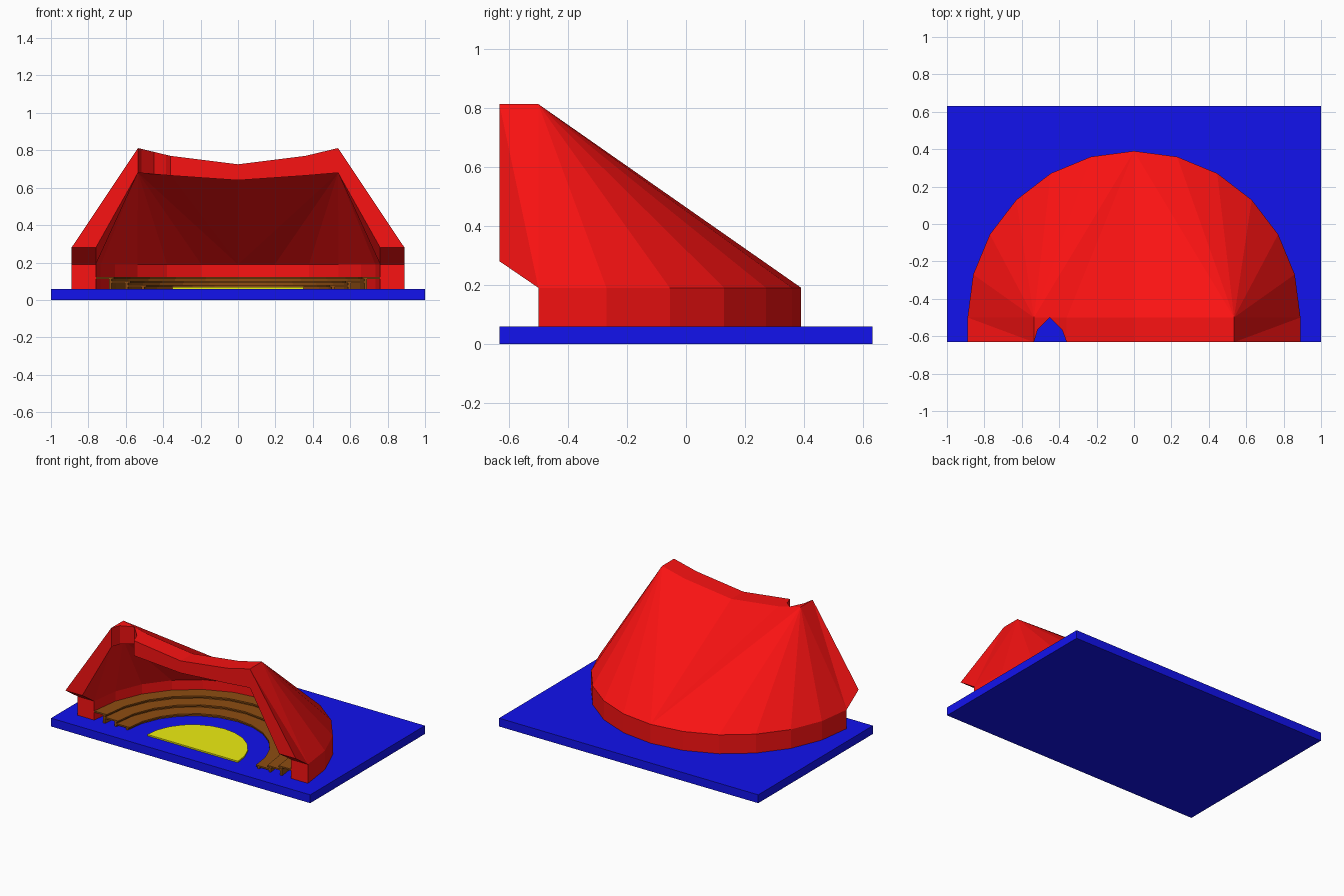
import bpy, bmesh, math

if "Cube" in bpy.data.objects:
    bpy.data.objects.remove(bpy.data.objects["Cube"])

CY = -0.5      # centre line of the half-round plan
SEG = 12       # facets in the half circle


def material(name, rgb):
    m = bpy.data.materials.new(name)
    m.diffuse_color = (*rgb, 1)
    m.use_nodes = True
    m.node_tree.nodes["Principled BSDF"].inputs["Base Color"].default_value = m.diffuse_color
    return m


RED = material("red", (0.95, 0.006, 0.006))
BLUE = material("blue", (0.006, 0.006, 0.85))
BROWN = material("brown", (0.27, 0.075, 0.006))
YELLOW = material("yellow", (0.85, 0.85, 0.006))


def make(name, bm, mat):
    bmesh.ops.recalc_face_normals(bm, faces=bm.faces)
    me = bpy.data.meshes.new(name)
    bm.to_mesh(me)
    bm.free()
    me.materials.append(mat)
    ob = bpy.data.objects.new(name, me)
    bpy.context.collection.objects.link(ob)


def half_sweep(name, profile, mat):
    """Sweep a closed (radius, z) profile through a half circle, with end caps."""
    bm = bmesh.new()
    rows = []
    for i in range(SEG + 1):
        a = math.pi * i / SEG
        rows.append([bm.verts.new((r * math.cos(a), CY + r * math.sin(a), z))
                     for r, z in profile])
    n = len(profile)
    for a, b in zip(rows, rows[1:]):
        for k in range(n):
            bm.faces.new((a[k], a[(k + 1) % n], b[(k + 1) % n], b[k]))
    bm.faces.new(rows[0])
    bm.faces.new(rows[-1])
    bmesh.ops.remove_doubles(bm, verts=bm.verts, dist=1e-5)
    make(name, bm, mat)


# base slab
bm = bmesh.new()
bmesh.ops.create_cube(bm, size=1)
for v in bm.verts:
    v.co = (v.co.x * 2, v.co.y * 1.264, (v.co.z + 0.5) * 0.058)
make("base_slab", bm, BLUE)

# curved outer wall
half_sweep("curved_wall", [(0.76, 0.058), (0.89, 0.058), (0.89, 0.19), (0.76, 0.19)], RED)

# half-round stage floor
bm = bmesh.new()
arc = [bm.verts.new((0.35 * math.cos(math.pi * i / SEG),
                     CY + 0.35 * math.sin(math.pi * i / SEG), 0.056)) for i in range(SEG + 1)]
top = bmesh.ops.extrude_face_region(bm, geom=[bm.faces.new(arc)])["geom"]
bmesh.ops.translate(bm, vec=(0, 0, 0.012),
                    verts=[g for g in top if isinstance(g, bmesh.types.BMVert)])
make("stage_floor", bm, YELLOW)

# seating tiers: thin riser with a thin tread reaching back to the next tier
for k in range(3):
    r, z = 0.50 + 0.088 * k, 0.08 + 0.021 * k
    t = 0.015
    half_sweep(f"seat_tier_{k + 1}",
               [(r, 0.058), (r + t, 0.058), (r + t, z - 0.01), (min(r + 0.1, 0.762), z - 0.01),
                (min(r + 0.1, 0.762), z), (r - 0.012, z), (r - 0.012, z - 0.01), (r, z - 0.01)],
               BROWN)


# roof shell: outer and inner skins share one layout
def roof_points(r, z_corner, z_mid, z_centre):
    def ridge(x, y):
        x = abs(x)
        if x > 0.36:
            z = z_mid + (z_corner - z_mid) * (x - 0.36) / 0.175
        else:
            z = z_centre + (z_mid - z_centre) * x / 0.36
        return z

    xs = (0.535, 0.36, 0, -0.36, -0.45, -0.535)
    pts = [(r * math.cos(math.pi * i / SEG), CY + r * math.sin(math.pi * i / SEG), 0.19)
           for i in range(SEG + 1)]
    plan = [(x, CY) for x in xs] + [(x, -0.632) for x in xs if x != -0.45]
    pts += [(x, y, ridge(x, y)) for x, y in plan]
    pts += [(r, -0.632, 0.28), (-r, -0.632, 0.28)]
    pts += [(x, -0.565, ridge(x, -0.565)) for x in (-0.515, -0.385)]   # notch corners
    return pts


faces = [(13, i, i + 1) for i in range(6)] + [(18, i, i + 1) for i in range(6, 12)]
faces += [(6, 14 + j, 13 + j) for j in range(5)]
faces += [(24, 0, 19), (0, 13, 19), (12, 25, 23), (12, 23, 18)]           # visor sides
faces += [(13, 14, 20, 19), (14, 15, 21, 20), (15, 16, 22, 21)]           # visor top
faces += [(16, 17, 27), (16, 27, 22), (17, 18, 26), (18, 23, 26)]         # around the notch

bm = bmesh.new()
outer = [bm.verts.new(p) for p in roof_points(0.89, 0.812, 0.77, 0.725)]
inner = [bm.verts.new(p) for p in roof_points(0.76, 0.68, 0.665, 0.64)]
for f in faces:
    bm.faces.new([outer[i] for i in f])
    bm.faces.new([inner[i] for i in reversed(f)])
pair = dict(zip(outer, inner))
for e in [e for e in bm.edges if e.is_boundary and e.verts[0] in pair]:
    a, b = e.verts
    bm.faces.new((a, b, pair[b], pair[a]))
make("roof_shell", bm, RED)
